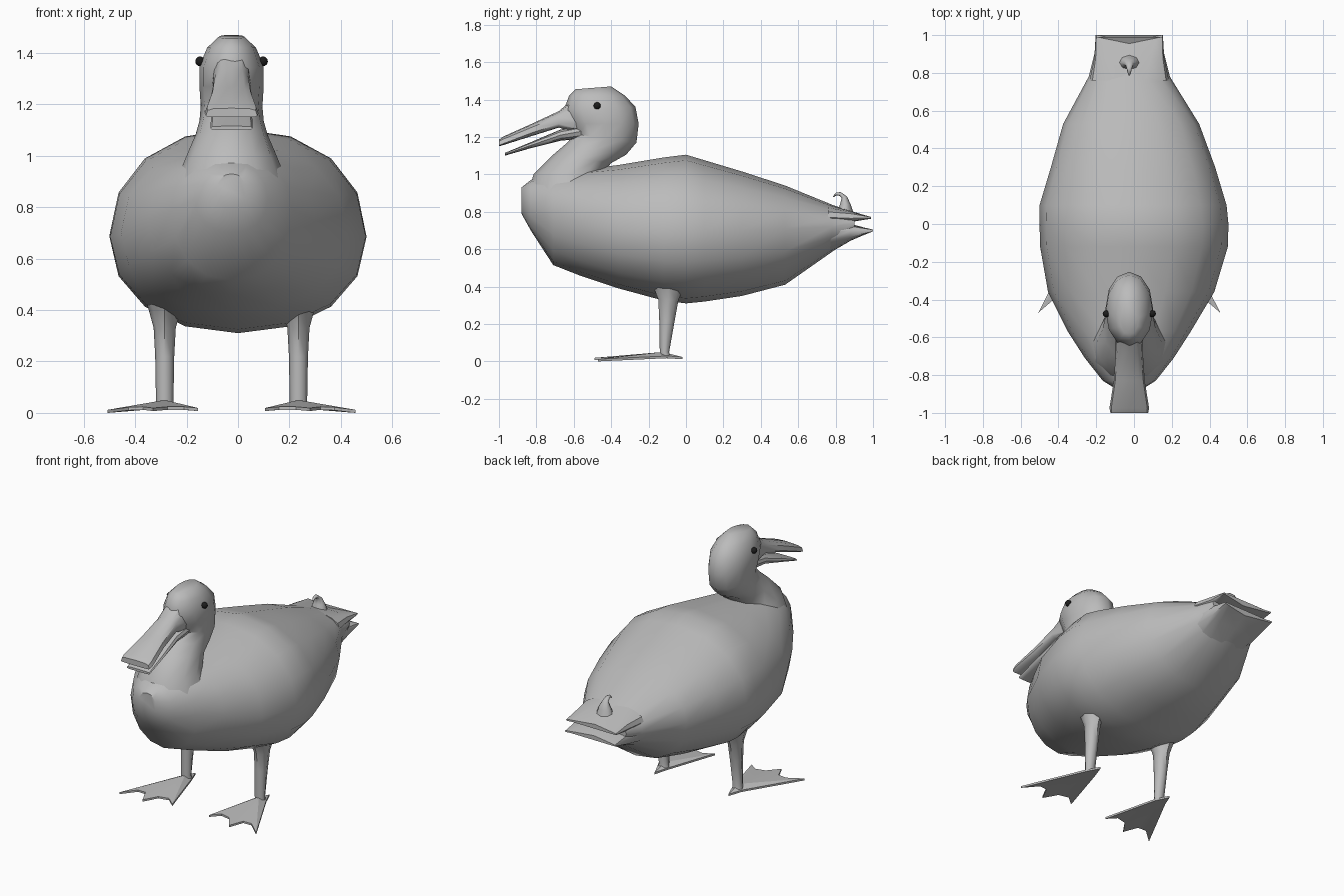
import bpy, bmesh, math
from mathutils import Vector

CX = -0.025  # the head, tail and feet sit slightly off centre


def material(name, c):
    m = bpy.data.materials.new(name)
    m.diffuse_color = (c, c, c, 1)
    return m


GREY = material("plain grey", 0.5)
BLACK = material("eye black", 0.012)


def finish(name, bm, mat=GREY, angle=40):
    bmesh.ops.recalc_face_normals(bm, faces=bm.faces)
    me = bpy.data.meshes.new(name)
    bm.to_mesh(me)
    bm.free()
    ob = bpy.data.objects.new(name, me)
    bpy.context.collection.objects.link(ob)
    me.materials.append(mat)
    bpy.ops.object.select_all(action='DESELECT')
    ob.select_set(True)
    bpy.context.view_layer.objects.active = ob
    bpy.ops.object.shade_smooth_by_angle(angle=math.radians(angle))
    return ob


def power(v, e):
    return math.copysign(abs(v) ** (2 / e), v)


def upright(y, zb, zw, zt, w, cx=CX, n=16, e=2.15):
    """Cross-section across y: bottom, widest and top heights, half width."""
    pts = []
    for i in range(n):
        a = 2 * math.pi * i / n
        s = power(math.sin(a), e)
        z = zw + s * ((zt - zw) if s > 0 else (zw - zb))
        pts.append(Vector((cx + w * power(math.cos(a), e), y, z)))
    return pts


def tilted(f, b, w, cx=CX, n=12):
    """Elliptical section spanning a front and a back (y, z) point."""
    f, b = Vector((0, *f)), Vector((0, *b))
    mid, ax = (f + b) / 2, (f - b) / 2
    return [mid + ax * math.cos(2 * math.pi * i / n)
            + Vector((cx + w * math.sin(2 * math.pi * i / n), 0, 0)) for i in range(n)]


def loft(name, rings, angle=40, warp=None):
    bm = bmesh.new()
    vs = [[bm.verts.new(warp(p) if warp else p) for p in r] for r in rings]
    n = len(vs[0])
    for a, b in zip(vs, vs[1:]):
        for i in range(n):
            j = (i + 1) % n
            bm.faces.new((a[i], a[j], b[j], b[i]))
    bm.faces.new(vs[0])
    bm.faces.new(vs[-1])
    return finish(name, bm, GREY, angle)


# Body: y, bottom, widest, top, half width, centre x
body = [(-0.88, 0.79, 0.86, 0.93, 0.06, CX), (-0.83, 0.70, 0.83, 0.97, 0.14, CX),
        (-0.71, 0.515, 0.79, 1.01, 0.235, CX), (-0.57, 0.46, 0.75, 1.025, 0.325, CX),
        (-0.36, 0.39, 0.70, 1.05, 0.44, -0.015), (-0.12, 0.325, 0.685, 1.09, 0.497, 0),
        (0.0, 0.31, 0.685, 1.105, 0.50, 0), (0.1, 0.32, 0.69, 1.075, 0.495, -0.005),
        (0.3, 0.35, 0.70, 1.015, 0.435, -0.005), (0.53, 0.41, 0.71, 0.94, 0.36, -0.015),
        (0.78, 0.585, 0.72, 0.838, 0.215, CX), (0.9, 0.665, 0.74, 0.795, 0.185, CX)]
loft("body", [upright(*r) for r in body])


# Tail: two flat wedges whose rear edge dips in the middle
def notch(p):
    if p.y > 0.95:
        p = p.copy()
        p.y -= 0.035 * (1 - min(1, abs(p.x - CX) / 0.17))
    return p


loft("upper_tail", [upright(0.76, 0.74, 0.77, 0.842, 0.21),
                    upright(0.88, 0.745, 0.765, 0.805, 0.185, e=4),
                    upright(0.99, 0.762, 0.767, 0.773, 0.178, e=8)], 40, notch)
loft("lower_tail", [upright(0.76, 0.575, 0.70, 0.74, 0.21),
                    upright(0.88, 0.645, 0.70, 0.735, 0.185, e=4),
                    upright(1.0, 0.694, 0.70, 0.705, 0.178, e=8)], 40, notch)

# Curled tail feather
loft("tail_curl", [tilted((0.81, 0.80), (0.90, 0.78), 0.06, n=8),
                   tilted((0.825, 0.845), (0.882, 0.835), 0.042, n=8),
                   tilted((0.832, 0.875), (0.862, 0.88), 0.022, n=8),
                   tilted((0.822, 0.885), (0.828, 0.905), 0.014, n=8),
                   tilted((0.805, 0.888), (0.803, 0.903), 0.010, n=8),
                   tilted((0.79, 0.878), (0.785, 0.882), 0.004, n=8)], 60)

# Neck and head: front point, back point, half width
head = [((-0.85, 0.88), (-0.38, 0.90), 0.22), ((-0.815, 1.0), (-0.45, 1.0), 0.175),
        ((-0.71, 1.105), (-0.40, 1.06), 0.14), ((-0.64, 1.165), (-0.32, 1.105), 0.125),
        ((-0.595, 1.215), (-0.265, 1.17), 0.12), ((-0.63, 1.27), (-0.253, 1.27), 0.125),
        ((-0.655, 1.34), (-0.27, 1.36), 0.125), ((-0.625, 1.42), (-0.325, 1.42), 0.095),
        ((-0.59, 1.455), (-0.40, 1.47), 0.05)]
loft("neck_and_head", [tilted(*r) for r in head], 45)

# Bill, open
loft("upper_bill", [upright(-0.56, 1.21, 1.28, 1.44, 0.075, n=12, e=2.4),
                    upright(-0.68, 1.25, 1.27, 1.338, 0.072, n=12, e=2.6),
                    upright(-0.83, 1.203, 1.22, 1.268, 0.082, n=12, e=2.8),
                    upright(-0.975, 1.157, 1.165, 1.203, 0.105, n=12, e=3),
                    upright(-1.0, 1.15, 1.155, 1.185, 0.10, n=12, e=4)])
loft("lower_bill", [upright(-0.56, 1.19, 1.23, 1.26, 0.075, n=12, e=2.6),
                    upright(-0.67, 1.18, 1.21, 1.24, 0.07, n=12, e=2.6),
                    upright(-0.83, 1.14, 1.155, 1.172, 0.08, n=12, e=3),
                    upright(-0.968, 1.10, 1.107, 1.115, 0.082, n=12, e=4)])

# Webbed foot outline: offset outward, y, z
FOOT = [(0.0, -0.02, 0.02), (-0.035, -0.11, 0.025), (-0.13, -0.44, 0.015),
        (-0.075, -0.395, 0.02), (-0.01, -0.41, 0.02), (0.045, -0.49, 0.015),
        (0.085, -0.405, 0.02), (0.14, -0.40, 0.018), (0.222, -0.47, 0.008),
        (0.035, -0.10, 0.025)]

for side, s in (("left", -1), ("right", 1)):
    x = CX + s * 0.26
    # Leg: height, front y, back y, half width
    legs = [(0.48, -0.22, 0.03, 0.09), (0.40, -0.175, -0.01, 0.062),
            (0.33, -0.148, -0.04, 0.043), (0.22, -0.143, -0.06, 0.037),
            (0.05, -0.14, -0.09, 0.034), (0.02, -0.14, -0.08, 0.034)]
    loft(side + "_leg", [tilted((f, z), (b, z), w, x, 8) for z, f, b, w in legs], 50)

    # Foot: thin fan rising to the ankle, with a flat sole
    bm = bmesh.new()
    top = [bm.verts.new((x + s * u, y, z + 0.004)) for u, y, z in FOOT]
    low = [bm.verts.new((x + s * u, y, z - 0.008)) for u, y, z in FOOT]
    apex = bm.verts.new((x, -0.125, 0.05))
    sole = bm.verts.new((x, -0.125, 0.018))
    for i in range(len(FOOT)):
        j = (i + 1) % len(FOOT)
        bm.faces.new((top[i], top[j], apex))
        bm.faces.new((low[i], low[j], sole))
        bm.faces.new((top[i], top[j], low[j], low[i]))
    finish(side + "_foot", bm, GREY, 25)

    # Eye
    bm = bmesh.new()
    bmesh.ops.create_uvsphere(bm, u_segments=12, v_segments=8, radius=0.019)
    bmesh.ops.translate(bm, verts=bm.verts, vec=(CX + s * 0.122, -0.475, 1.367))
    finish(side + "_eye", bm, BLACK, 60)
